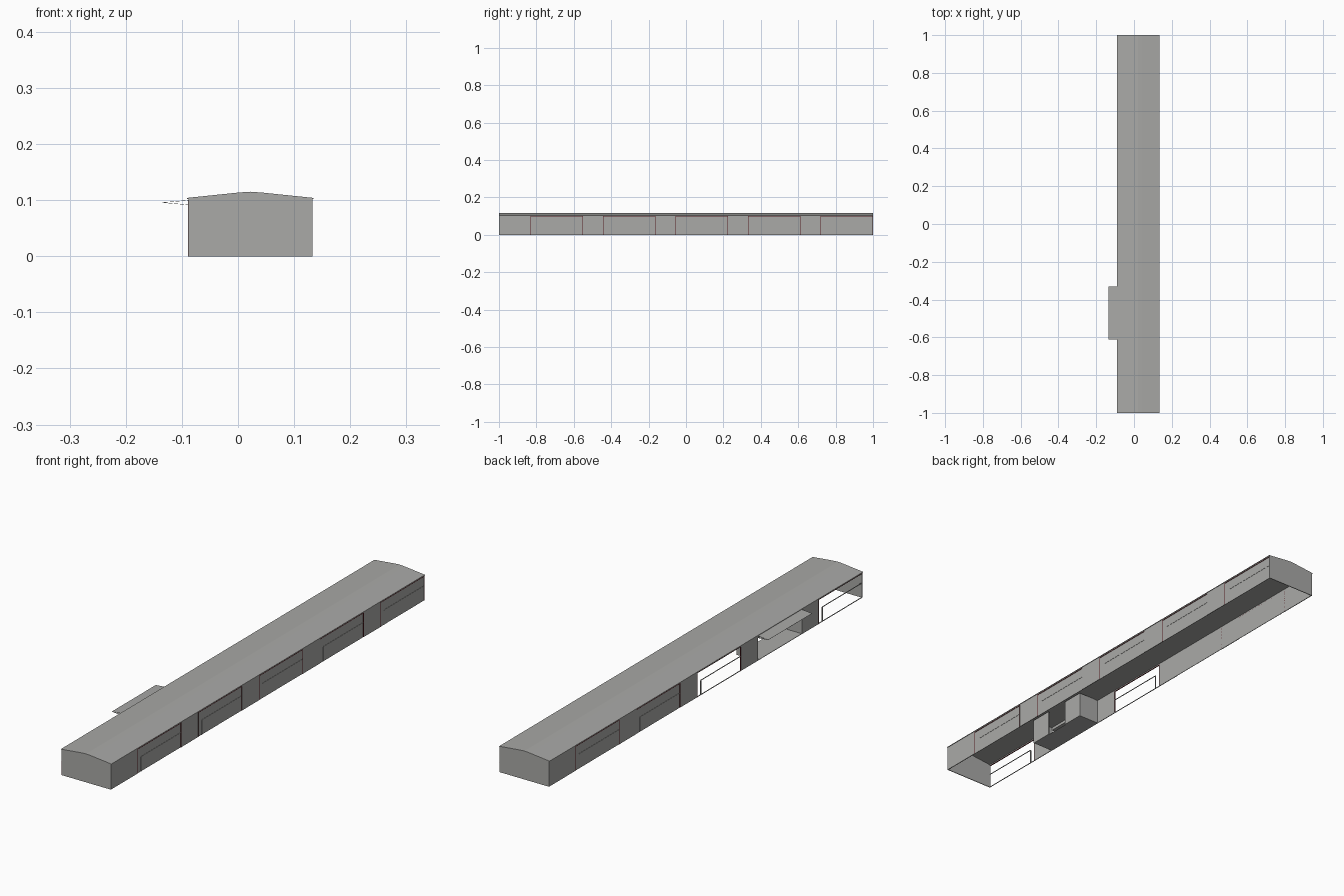
import bpy, bmesh

if "Cube" in bpy.data.objects:
    bpy.data.objects.remove(bpy.data.objects["Cube"])

def mat(name, c):
    m = bpy.data.materials.new(name)
    m.diffuse_color = (c[0], c[1], c[2], 1)
    m.use_nodes = True
    m.node_tree.nodes["Principled BSDF"].inputs["Base Color"].default_value = m.diffuse_color
    return m

GREY = mat("concrete grey", (0.40, 0.40, 0.387))
RED = mat("dark red trim", (0.10, 0.012, 0.016))

XL, XR = -0.0885, 0.1325    # outer faces of the long walls
T = 0.003                   # wall thickness
TOP, HEAD = 0.104, 0.099    # eaves height, panel head height
PITCH, W = 0.3878, 0.28     # bay spacing and panel width


def finish(name, bm, m):
    bmesh.ops.recalc_face_normals(bm, faces=bm.faces[:])
    me = bpy.data.meshes.new(name)
    bm.to_mesh(me)
    bm.free()
    me.materials.append(m)
    o = bpy.data.objects.new(name, me)
    bpy.context.collection.objects.link(o)
    return o


def boxes(name, spans, m):
    """One object from many boxes (x0, x1, y0, y1, z0, z1)."""
    bm = bmesh.new()
    for x0, x1, y0, y1, z0, z1 in spans:
        vs = bmesh.ops.create_cube(bm, size=1)["verts"]
        for v in vs:
            v.co.x = x0 if v.co.x < 0 else x1
            v.co.y = y0 if v.co.y < 0 else y1
            v.co.z = z0 if v.co.z < 0 else z1
    return finish(name, bm, m)


def extrude_y(name, profile, y0, y1, m):
    """Prism from an x-z profile."""
    bm = bmesh.new()
    f = bm.faces.new([bm.verts.new((x, y0, z)) for x, z in profile])
    g = bmesh.ops.extrude_face_region(bm, geom=[f])["geom"]
    for v in g:
        if isinstance(v, bmesh.types.BMVert):
            v.co.y = y1
    # the extrusion keeps the first cap only as needed for a closed solid
    return finish(name, bm, m)


# Shallow pitched roof with a softened ridge
ridge = [(-0.091, 0.104), (0.0, 0.1135), (0.0215, 0.115), (0.043, 0.1135), (0.1345, 0.104)]
under = [(x, z - 0.002) for x, z in reversed(ridge)]
extrude_y("roof", ridge + under, -1, 1, GREY)

# Gable end walls
gable = [(XL, 0), (XL, 0.103)] + [(x, z - 0.001) for x, z in ridge[1:-1]] + [(XR, 0.103), (XR, 0)]
extrude_y("front_end_wall", gable, -1, -1 + T, GREY)
extrude_y("back_end_wall", gable, 1 - T, 1, GREY)

# Long walls: the bays of one side are the other side turned half a circle
left_bays = [-1 + PITCH * i for i in range(5)]
right_bays = [1 - W - PITCH * i for i in range(5)]
OPEN, ENTRANCE = (0, 2), 1


def long_wall(side, bays):
    left = side == "left"
    s = -1 if left else 1
    face = XL if left else XR

    def xs(d0, d1):         # depth range measured inwards from the wall face
        return sorted((face - s * d0, face - s * d1))

    wall, panels, trim, rails = [], [], [], []
    wx = xs(0, T)
    wall.append((*wx, -1, 1, HEAD, TOP))
    edges = [-1] + [e for b in sorted(bays) for e in (b, b + W)] + [1]
    for a, b in zip(edges[0::2], edges[1::2]):
        if b - a > 0.01:
            wall.append((*wx, a, b, 0, HEAD))
    for i, b in enumerate(bays):
        e = b + W
        if left and i == ENTRANCE:
            wall.append((*wx, b, e, 0.091, HEAD))
            continue
        if not (left and i in OPEN):
            panels.append((*xs(0.001, T), b, e, 0, HEAD))
        # frame around the bay
        fx = xs(-0.0005, T)
        trim += [(*fx, b, e, HEAD - 0.002, HEAD),
                 (*fx, b, b + 0.002, 0, HEAD), (*fx, e - 0.002, e, 0, HEAD)]
        # mid rail and short post
        p = e - 0.025 if left else b + 0.025
        far = b if left else e
        lo, hi = sorted((p, far))
        rails += [(*xs(0, T), lo, hi, 0.058, 0.060),
                  (*xs(0, T), p - 0.002, p + 0.002, 0, 0.058)]
        if left and i in OPEN:
            rails.append((*xs(0, T), b, e, 0, 0.002))
    boxes(side + "_wall", wall, GREY)
    boxes(side + "_panels", panels, GREY)
    boxes(side + "_panel_trim", trim, RED)
    boxes(side + "_panel_rails", rails, GREY)


long_wall("left", left_bays)
long_wall("right", right_bays)

# Recessed entrance: floor, side walls and a back wall with a doorway
y0 = left_bays[ENTRANCE]
y1 = y0 + W
xb = 0.003
boxes("entrance_recess", [
    (XL, xb, y0, y1, 0, 0.002),
    (XL, xb, y0 - T, y0, 0, TOP),
    (XL, xb, y1, y1 + T, 0, TOP),
    (xb, xb + T, y0 - T, y0 + 0.09, 0, TOP),
    (xb, xb + T, y1 - 0.09, y1 + T, 0, TOP),
], GREY)

# Canopy over the entrance: two thin sheets meeting at the tip, open at the sides
TIP = (-0.1345, 0.096)
for name, z in (("canopy_top", 0.100), ("canopy_soffit", 0.092)):
    extrude_y(name, [(XL, z), TIP, (TIP[0], TIP[1] - 0.0006), (XL, z - 0.0006)], y0, y1, GREY)
